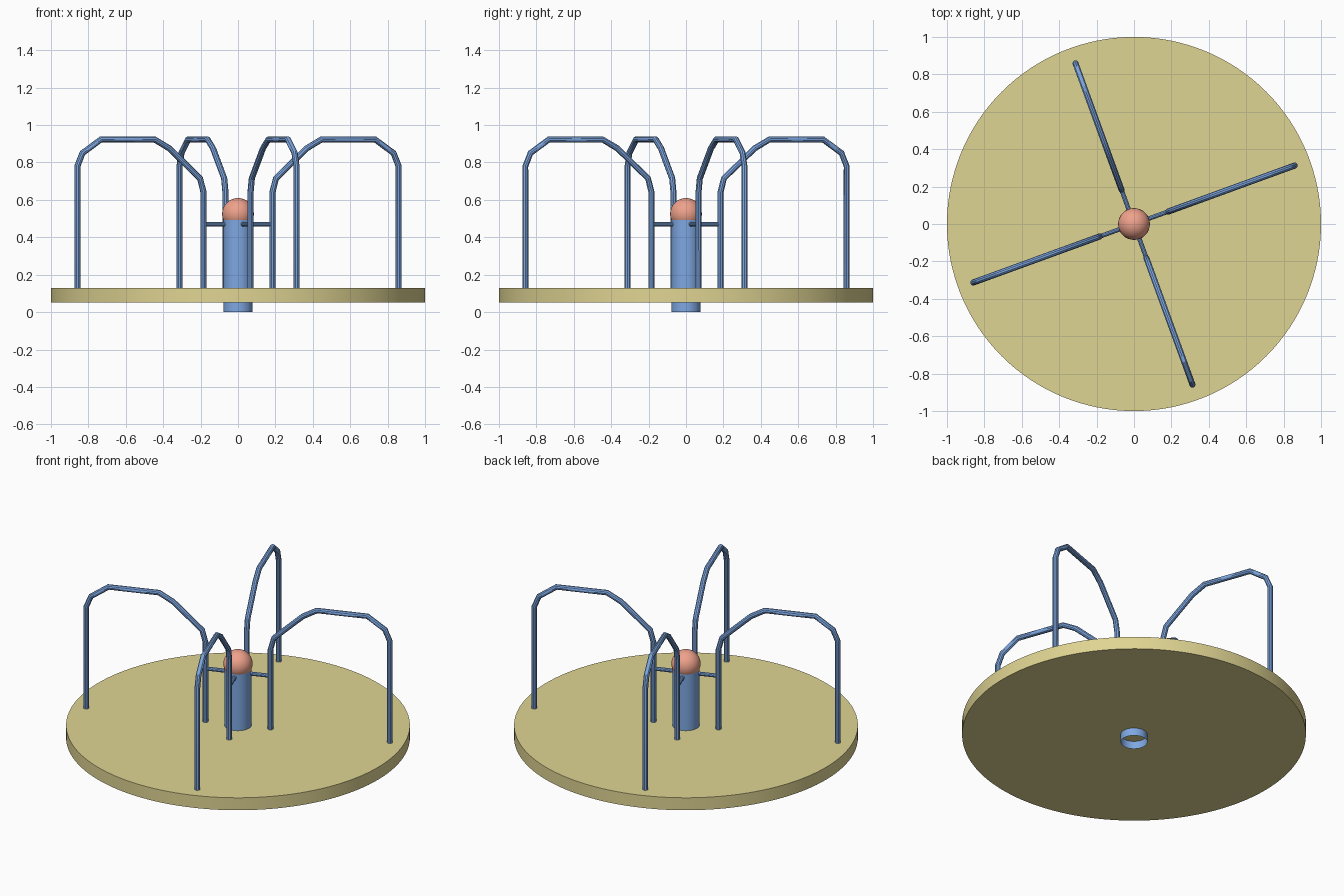
import bpy
from math import cos, sin, pi, radians

if "Cube" in bpy.data.objects:
    bpy.data.objects.remove(bpy.data.objects["Cube"])


def material(name, rgb):
    m = bpy.data.materials.new(name)
    m.diffuse_color = (*rgb, 1)
    m.use_nodes = True
    m.node_tree.nodes["Principled BSDF"].inputs["Base Color"].default_value = m.diffuse_color
    return m


BLUE = material("blue_paint", (0.21, 0.39, 0.76))
SAND = material("sand_paint", (0.74, 0.66, 0.29))
CORAL = material("coral_paint", (0.86, 0.36, 0.26))


def finish(obj, name, mat, angle=40):
    obj.name = name
    obj.data.materials.append(mat)
    bpy.ops.object.select_all(action='DESELECT')
    obj.select_set(True)
    bpy.context.view_layer.objects.active = obj
    bpy.ops.object.shade_smooth_by_angle(angle=radians(angle))


def cylinder(name, radius, z0, z1, sides, mat, cap='NGON'):
    bpy.ops.mesh.primitive_cylinder_add(vertices=sides, radius=radius, depth=z1 - z0,
                                        end_fill_type=cap, location=(0, 0, (z0 + z1) / 2))
    finish(bpy.context.object, name, mat)


def tube(name, points, radius, turn):
    """Round tube along (distance from axis, height) points, turned about z."""
    curve = bpy.data.curves.new(name, 'CURVE')
    curve.dimensions = '3D'
    curve.bevel_depth = radius
    curve.bevel_resolution = 3
    curve.use_fill_caps = True
    spline = curve.splines.new('POLY')
    spline.points.add(len(points) - 1)
    for p, (r, z) in zip(spline.points, points):
        p.co = (r * cos(turn), r * sin(turn), z, 1)
    obj = bpy.data.objects.new(name, curve)
    bpy.context.collection.objects.link(obj)
    bpy.ops.object.select_all(action='DESELECT')
    obj.select_set(True)
    bpy.context.view_layer.objects.active = obj
    bpy.ops.object.convert(target='MESH')
    finish(bpy.context.object, name, BLUE, 30)


# Round platform and open-ended centre post
cylinder("platform", 1.0, 0.05, 0.13, 128, SAND)
cylinder("centre_post", 0.078, 0.0, 0.5, 32, BLUE, 'NOTHING')

# Ball on top of the post
bpy.ops.mesh.primitive_uv_sphere_add(segments=32, ring_count=16, radius=0.085,
                                     location=(0, 0, 0.525))
finish(bpy.context.object, "post_ball", CORAL)

# Four bent handrails, each tied to the post by a thin spoke
RAIL = [(0.914, 0.12), (0.914, 0.78), (0.885, 0.85), (0.78, 0.923), (0.475, 0.923),
        (0.39, 0.875), (0.216, 0.715), (0.196, 0.64), (0.196, 0.12)]
for i in range(4):
    turn = radians(20) + i * pi / 2
    tube(f"handrail_{i + 1}", RAIL, 0.0165, turn)
    tube(f"spoke_{i + 1}", [(0.06, 0.47), (0.196, 0.47)], 0.012, turn)
